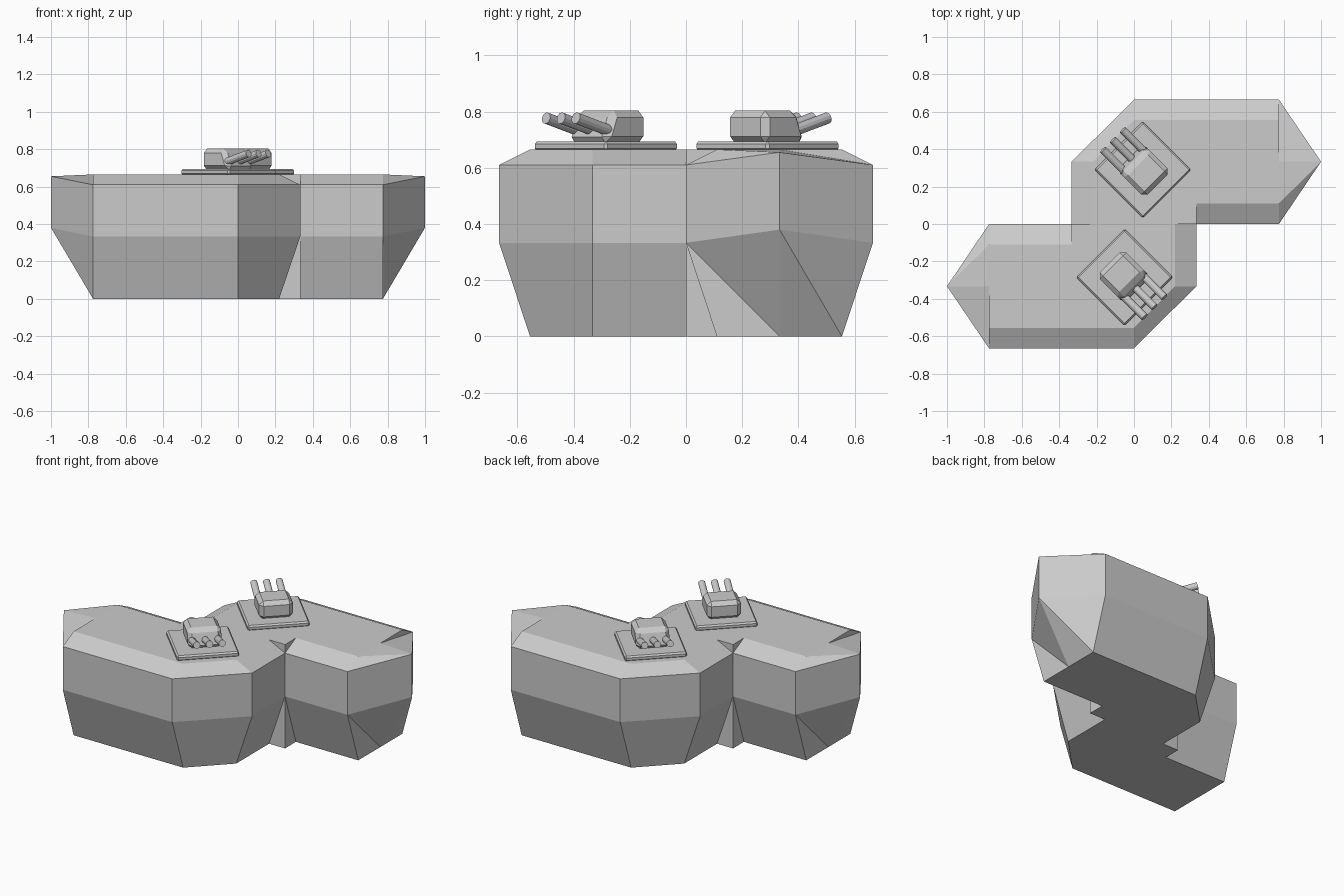
import bpy, bmesh
from math import radians, pi
from mathutils import Matrix, Vector

if "Cube" in bpy.data.objects:
    bpy.data.objects.remove(bpy.data.objects["Cube"])

Z0, ZL, ZH, ZT = 0.0, 0.333, 0.61, 0.665   # bottom, lower belt, upper belt, deck


def finish(bm, name):
    bmesh.ops.remove_doubles(bm, verts=bm.verts, dist=0.0005)
    bmesh.ops.recalc_face_normals(bm, faces=bm.faces)
    me = bpy.data.meshes.new(name)
    bm.to_mesh(me)
    bm.free()
    ob = bpy.data.objects.new(name, me)
    bpy.context.collection.objects.link(ob)
    return ob


# Hull: half of the outline is given, the other half is turned 180 degrees
a, b, c, e, f = 0.333, 0.22, 0.775, 0.665, 0.555
P = [(a, -a), (a, 0), (c, 0), (c, e), (0, e)]                 # belt outline
I = [(b, -a), (b, 0), (a, 0), (a, 0.11), (c, 0.11),           # deck / keel outline
     (c, a), (c, f), (0, f)]
TIP_LOW, TIP_HIGH = (1, a, 0.38), (1, a, 0.655)

bm = bmesh.new()


def face(s, *pts):
    bm.faces.new([bm.verts.new((s * x, s * y, z)) for x, y, z in pts])


def at(p, z):
    return (p[0], p[1], z)


for s in (1, -1):
    nxt = (-P[0][0], -P[0][1])
    nxt_in = (-I[0][0], -I[0][1])
    # vertical belt
    for p, q in ((P[0], P[1]), (P[1], P[2]), (P[3], P[4]), (P[4], nxt)):
        face(s, at(p, ZL), at(q, ZL), at(q, ZH), at(p, ZH))
    for p in (P[2], P[3]):
        face(s, at(p, ZL), TIP_LOW, TIP_HIGH, at(p, ZH))
    # sloped skirts above and below the belt, with the notch corner walls
    for zi, zo, tip in ((Z0, ZL, TIP_LOW), (ZT, ZH, TIP_HIGH)):
        for p, q, i, j in ((P[0], P[1], I[0], I[1]), (P[1], P[2], I[3], I[4]),
                           (P[3], P[4], I[6], I[7]), (P[4], nxt, I[7], nxt_in)):
            face(s, at(p, zo), at(q, zo), at(j, zi), at(i, zi))
        face(s, at(P[1], zo), at(I[1], zi), at(I[2], zi))
        face(s, at(P[1], zo), at(I[2], zi), at(I[3], zi))
    # pointed end, lower
    face(s, at(P[2], ZL), at(I[4], Z0), at(I[5], Z0))
    face(s, at(P[2], ZL), at(I[5], Z0), TIP_LOW)
    face(s, TIP_LOW, at(I[5], Z0), at(I[6], Z0))
    face(s, TIP_LOW, at(I[6], Z0), at(P[3], ZL))
    # pointed end, upper, with the small step wall
    face(s, at(P[2], ZH), TIP_HIGH, at(I[4], ZT))
    face(s, at(I[4], ZT), TIP_HIGH, at(I[5], ZT))
    face(s, at(I[5], ZT), TIP_HIGH, at(P[3], ZH))
    face(s, at(I[5], ZT), at(I[6], ZT), at(P[3], ZH))
# deck and keel
for z in (Z0, ZT):
    face(1, *[(s * x, s * y, z) for s in (1, -1) for x, y in I])
finish(bm, "hull")


def block(name, x, y0, y1, z0, z1, bevel, place, front_cut=0.0):
    bm = bmesh.new()
    bmesh.ops.create_cube(bm, size=1)
    for v in bm.verts:
        top, fwd = v.co.z > 0, v.co.y > 0
        v.co = Vector((x if v.co.x > 0 else -x, y1 if fwd else y0, z1 if top else z0))
        if top and fwd:
            v.co.y -= front_cut
    bmesh.ops.bevel(bm, geom=bm.edges[:], offset=bevel, segments=1, affect='EDGES')
    bm.transform(place)
    return finish(bm, name)


# Turrets: local +y is the firing direction
for tag, loc, ang in (("rear", (0.047, 0.29, 0), radians(45)),
                      ("front", (-0.05, -0.285, 0), radians(225))):
    place = Matrix.Translation(loc) @ Matrix.Rotation(ang, 4, 'Z')
    block(tag + "_turret_plate", 0.183, -0.183, 0.183, 0.66, 0.694, 0.009, place)
    block(tag + "_turret_house", 0.1, -0.112, 0.105, 0.688, 0.803, 0.024, place, 0.045)
    # three raised gun barrels
    bm = bmesh.new()
    length, pitch = 0.2, radians(15)
    for k in (-1, 0, 1):
        m = (Matrix.Translation((k * 0.075, 0.226, 0.777))
             @ Matrix.Rotation(pitch - pi / 2, 4, 'X')
             @ Matrix.Translation((0, 0, -length / 2)))
        bmesh.ops.create_cone(bm, cap_ends=True, segments=12, radius1=0.021,
                              radius2=0.021, depth=length, matrix=m)
    bm.transform(place)
    finish(bm, tag + "_gun_barrels")
